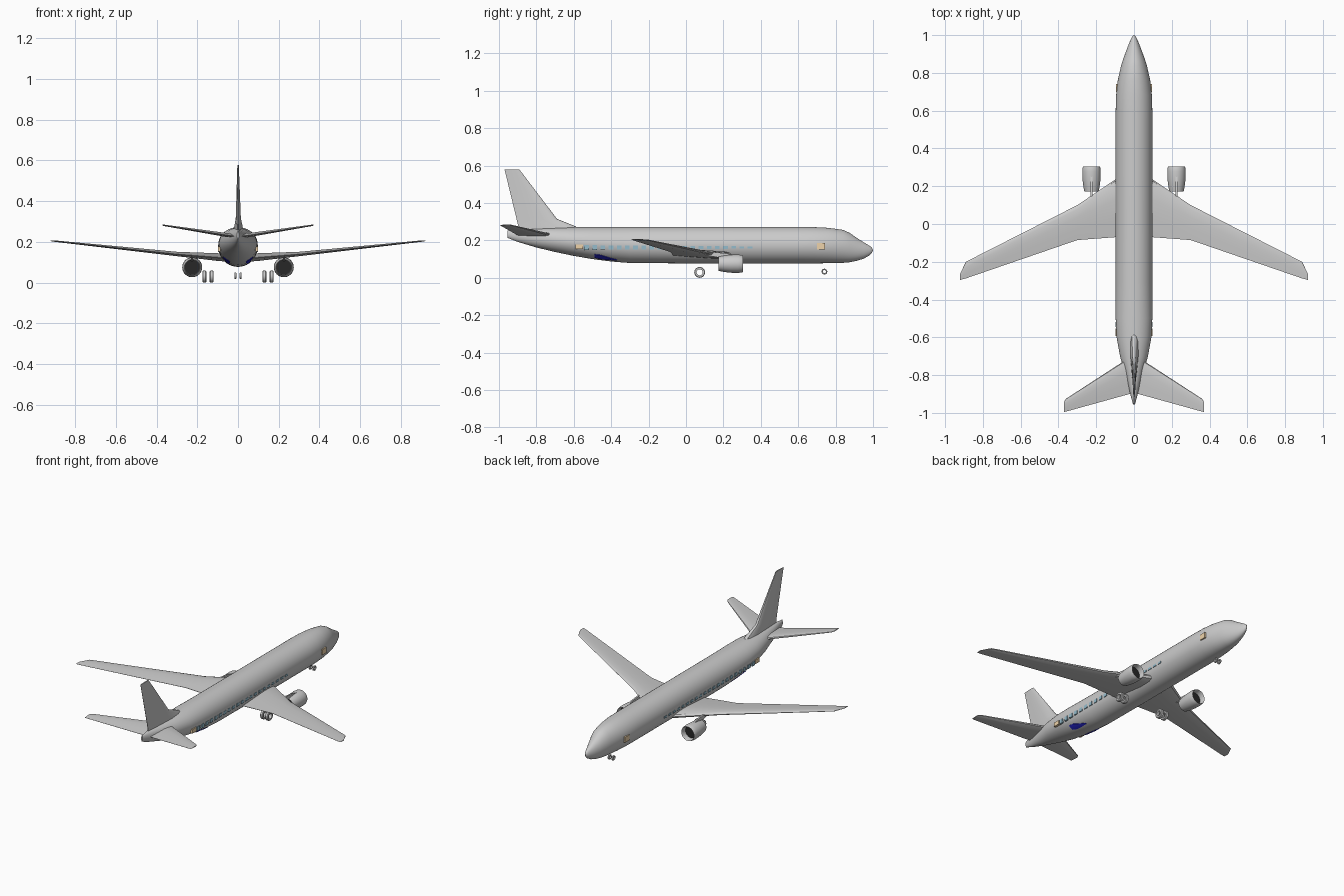
import bpy, math
from math import sin, cos, pi

if "Cube" in bpy.data.objects:
    bpy.data.objects.remove(bpy.data.objects["Cube"])


def make(name, verts, faces, color=None, mirror=False, angle=35):
    me = bpy.data.meshes.new(name)
    me.from_pydata(verts, [], faces)
    import bmesh
    bm = bmesh.new()
    bm.from_mesh(me)
    bmesh.ops.recalc_face_normals(bm, faces=bm.faces)
    bm.to_mesh(me)
    bm.free()
    ob = bpy.data.objects.new(name, me)
    bpy.context.collection.objects.link(ob)
    if color:
        m = bpy.data.materials.get(str(color)) or bpy.data.materials.new(str(color))
        m.diffuse_color = (*color, 1)
        m.use_nodes = True
        m.node_tree.nodes["Principled BSDF"].inputs["Base Color"].default_value = m.diffuse_color
        me.materials.append(m)
    bpy.ops.object.select_all(action='DESELECT')
    ob.select_set(True)
    bpy.context.view_layer.objects.active = ob
    bpy.ops.object.shade_smooth_by_angle(angle=math.radians(angle))
    if mirror:
        ob.modifiers.new("mirror", 'MIRROR').use_axis = (True, False, False)
    return ob


def loft(name, rings, closed=False, **kw):
    n, r = len(rings[0]), len(rings)
    verts = [p for ring in rings for p in ring]
    faces = [(i % r * n + j, i % r * n + (j + 1) % n,
              (i + 1) % r * n + (j + 1) % n, (i + 1) % r * n + j)
             for i in range(r if closed else r - 1) for j in range(n)]
    if not closed:
        faces += [tuple(range(n)), tuple(range((r - 1) * n, r * n))]
    return make(name, verts, faces, **kw)


def box(name, lo, hi, **kw):
    (a, b, c), (d, e, f) = lo, hi
    return loft(name, [[(x, b, c), (x, e, c), (x, e, f), (x, b, f)] for x in (a, d)], **kw)


# Fuselage: y, half width, bottom z, top z
BODY = [(-.955, .005, .214, .252), (-.9, .02, .192, .257), (-.8, .046, .162, .263),
        (-.7, .074, .138, .268), (-.6, .092, .117, .271), (-.5, .097, .1, .272),
        (-.4, .097, .087, .272), (-.3, .097, .079, .272), (.0, .097, .077, .272),
        (.6, .097, .077, .272), (.68, .095, .077, .271), (.76, .086, .078, .267),
        (.84, .068, .08, .256), (.875, .057, .083, .24), (.91, .044, .09, .215),
        (.95, .029, .102, .19), (.98, .016, .119, .172), (.994, .008, .133, .161),
        (1.0, .001, .146, .149)]
N = 40
loft("fuselage", [[(w * cos(2 * pi * k / N), y, (a + b) / 2 + (b - a) / 2 * sin(2 * pi * k / N))
                   for k in range(N)] for y, w, a, b in BODY])

# Airfoil: chord fraction from leading edge, thickness fraction
FOIL = [(0, 0), (.03, .5), (.12, .85), (.35, 1), (.7, .55), (1, .06),
        (1, -.06), (.7, -.45), (.35, -.8), (.12, -.75), (.03, -.5)]


def lifting(name, sections):
    loft(name, [[(x, le + (te - le) * c, z + t * h) for c, h in FOIL]
                for x, z, le, te, t in sections], mirror=True)


# Wings and tailplane: x, z, leading y, trailing y, half thickness
lifting("wing", [(.02, .118, .285, -.066, .022), (.1, .123, .235, -.07, .021),
                 (.3, .139, .1, -.085, .012), (.89, .202, -.2, -.288, .004),
                 (.92, .205, -.262, -.296, .002)])
lifting("tailplane", [(.005, .226, -.695, -.895, .013), (.06, .233, -.73, -.91, .011),
                      (.36, .28, -.925, -.993, .004), (.37, .282, -.94, -.995, .003)])

# Fin with dorsal fairing: z, leading y, trailing y, half thickness
loft("fin", [[(t * h, le + (te - le) * c, z) for c, h in FOIL]
             for z, le, te, t in [(.24, -.55, -.895, .026), (.275, -.59, -.897, .023),
                                  (.315, -.69, -.906, .014), (.578, -.89, -.97, .004)]])


# Revolved parts about an axis parallel to x or y
def revolve(name, profile, centre, axis, n=32, **kw):
    cx, cy, cz = centre
    rings = []
    for k in range(n):
        c, s = cos(2 * pi * k / n), sin(2 * pi * k / n)
        rings.append([(cx + r * c, cy + d, cz + r * s) if axis == 'y' else
                      (cx + d, cy + r * c, cz + r * s) for d, r in profile])
    return loft(name, rings, closed=True, mirror=True, **kw)


# Engines: nacelle, dark interior, pylon
revolve("engine_nacelle", [(-.065, .038), (-.04, .043), (0, .048), (.04, .049), (.06, .047),
                           (.067, .044), (.06, .041), (.02, .04), (-.04, .038), (-.064, .036)],
        (.225, .238, .075), 'y')
for d, nm in ((.27, "engine_fan"), (.19, "engine_exhaust")):
    ring = [(.225 + .0395 * cos(2 * pi * k / 32), d, .075 + .0395 * sin(2 * pi * k / 32))
            for k in range(32)]
    if d < .2:
        ring = [(.225 + (x - .225) * .93, y, .075 + (z - .075) * .93) for x, y, z in ring]
    make(nm, ring, [tuple(range(32))], color=(.02, .02, .02), mirror=True)
loft("engine_pylon", [[(x, .28, .116), (x, .2, .105), (x, .165, .11), (x, .08, .125),
                       (x, .08, .138), (x, .15, .137), (x, .22, .13)] for x in (.22, .23)],
     mirror=True)


# Landing gear wheels
def wheel(name, x, y, z, r, w):
    i = r * .55
    b = r * .12
    revolve(name, [(-w, i), (-w, r - b), (-w + b, r), (w - b, r), (w, r - b), (w, i)],
            (x, y, z), 'x', n=24)


for x in (.13, .165):
    wheel("main_wheel", x, .073, .029, .029, .0095)
wheel("nose_wheel", .013, .74, .033, .0155, .005)

# Cabin windows, both sides
for k in range(21):
    y = -.532 + k * .0437
    h = .0125 - .0065 * k / 20
    box("window", (.088, y - .0125, .159 - h + .003), (.0985, y + .0125, .159 + h + .003),
        color=(.3, .5, .6), mirror=True)

# Doors
box("rear_door", (.085, -.592, .153), (.0985, -.552, .178), color=(.85, .65, .4), mirror=True)
box("front_door", (.08, .7, .152), (.0965, .742, .186), color=(.85, .65, .4), mirror=True)


# Belly hatch following the lower hull
def hull(y, ang, off):
    for p, q in zip(BODY, BODY[1:]):
        if p[0] <= y <= q[0]:
            f = (y - p[0]) / (q[0] - p[0])
            w, a, b = (p[i] + (q[i] - p[i]) * f for i in (1, 2, 3))
            return ((w + off) * cos(ang), y, (a + b) / 2 + ((b - a) / 2 + off) * sin(ang))


rows = []
for y, a0, a1 in [(-.49, -62, -43), (-.455, -67, -43), (-.42, -66, -50), (-.37, -63, -59)]:
    arc = [math.radians(a0 + (a1 - a0) * k / 4) for k in range(5)]
    rows.append([hull(y, a, .003) for a in arc] + [hull(y, a, -.004) for a in reversed(arc)])
loft("belly_hatch", rows, color=(.02, .02, .6), mirror=True)
